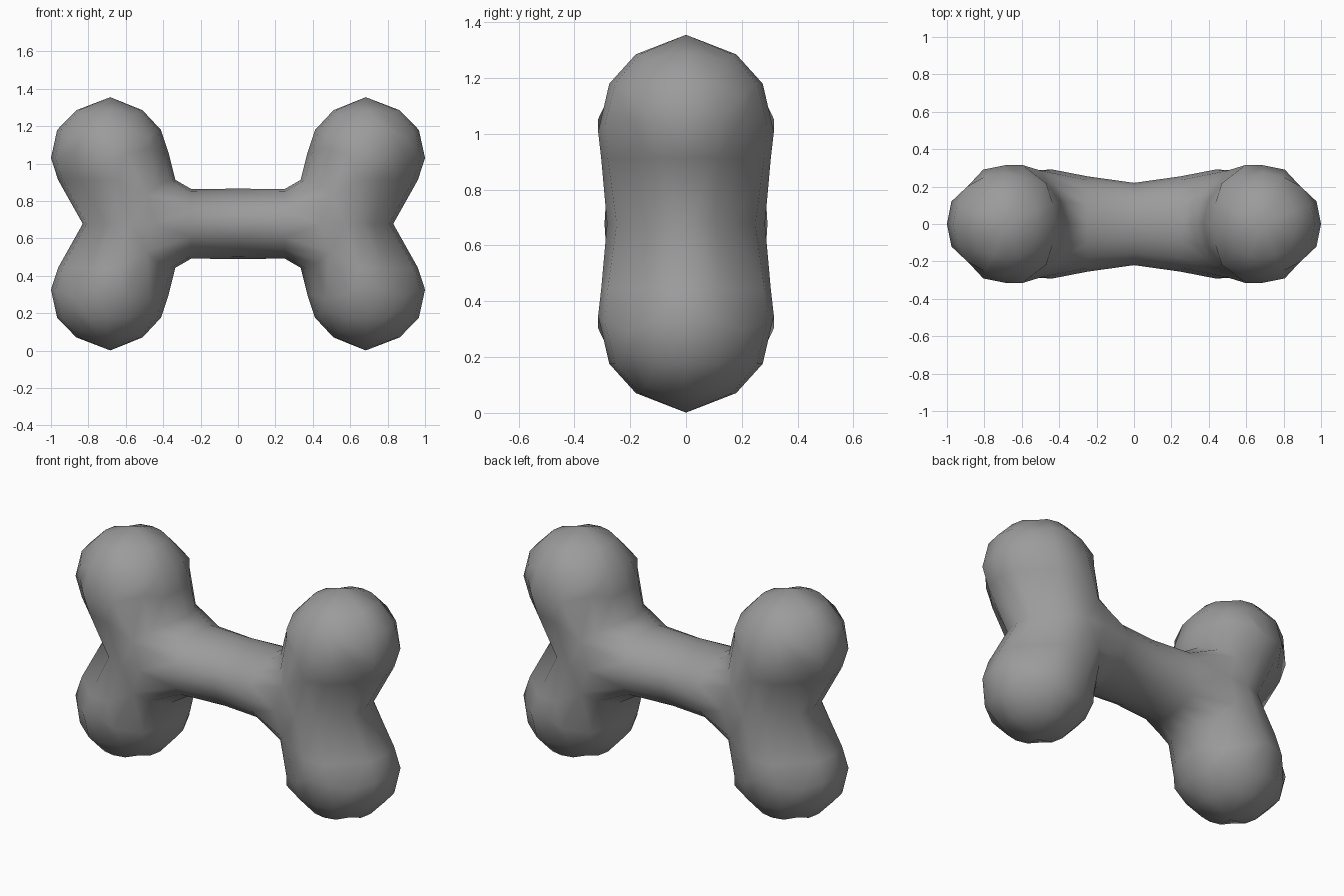
import bpy, bmesh
from math import sin, cos, pi

if "Cube" in bpy.data.objects:
    bpy.data.objects.remove(bpy.data.objects["Cube"])

bm = bmesh.new()
N = 8  # segments per half turn


def knob_ring(z, x_in, x_out, ry, last=N, diag=(1, 1, 0), tilt=0):
    """Half ring; diag = (outer scale, inner scale, drop) of its diagonal corners."""
    cx, rx = (x_in + x_out) / 2, (x_out - x_in) / 2
    ring = []
    for k in range(last + 1):
        s = {2: diag[0], 6: diag[1]}.get(k, 1)
        dz = -diag[2] if k in (2, 6) else 0
        dz += tilt * max(0, -cos(pi * k / N))
        y = s * ry * sin(pi * k / N) if k < N else 0
        ring.append(bm.verts.new((cx + s * rx * cos(pi * k / N), y, z + dz)))
    return ring


# One eighth of the bone: knob rings from the tip down to the waist
pole = bm.verts.new((0.683, 0, 0.677))
rings = [
    knob_ring(0.607, 0.51, 0.865, 0.18, diag=(1.13, 1.15, 0.025)),
    knob_ring(0.502, 0.412, 0.967, 0.275, diag=(1.03, 1.12, 0.04)),
    knob_ring(0.352, 0.372, 1.0, 0.315, diag=(0.91, 0.98, -0.03), tilt=0.03),
    knob_ring(0.235, 0.335, 0.962, 0.304, diag=(0.92, 1, 0))]
rings[2][5].co = (0.595, 0.315, 0.375)
rings[2][4].co.z = 0.33
waist = knob_ring(0, 0.31, 0.83, 0.283, 5, diag=(0.86, 1, 0))
waist[5].co = (0.44, 0.292, 0)
waist[3].co.y *= 0.95

for k in range(N):
    bm.faces.new((pole, rings[0][k], rings[0][k + 1]))
for up, low in zip(rings, rings[1:] + [waist]):
    for k in range(len(low) - 1):
        bm.faces.new((low[k], low[k + 1], up[k + 1], up[k]))

# Saddle where the knobs flow into the shaft
rings[-1][5].co = (0.49, 0.283, 0.15)
rings[-1][6].co.z = 0.205

# Shaft: quarter ellipses running to the middle
border = [waist[5]] + rings[-1][5:]
for x, hy, hz in ((0.25, 0.255, 0.186), (0, 0.22, 0.188)):
    nxt = [bm.verts.new((x, hy * cos(pi * j / N) if j < 4 else 0, hz * sin(pi * j / N)))
           for j in range(5)]
    for j in range(4):
        bm.faces.new((border[j], nxt[j], nxt[j + 1], border[j + 1]))
    border = nxt

for f in bm.faces:
    f.smooth = True
mesh = bpy.data.meshes.new("bone")
bm.to_mesh(mesh)
bm.free()
bone = bpy.data.objects.new("bone", mesh)
bone.location.z = 0.678
bpy.context.collection.objects.link(bone)

# Mid grey surface
grey = bpy.data.materials.new("grey")
grey.diffuse_color = (0.33, 0.33, 0.33, 1)
grey.use_nodes = True
grey.node_tree.nodes["Principled BSDF"].inputs["Base Color"].default_value = grey.diffuse_color
mesh.materials.append(grey)

# Mirror to the whole bone
mirror = bone.modifiers.new("mirror", 'MIRROR')
mirror.use_axis = (True, True, True)
mirror.merge_threshold = 0.001
